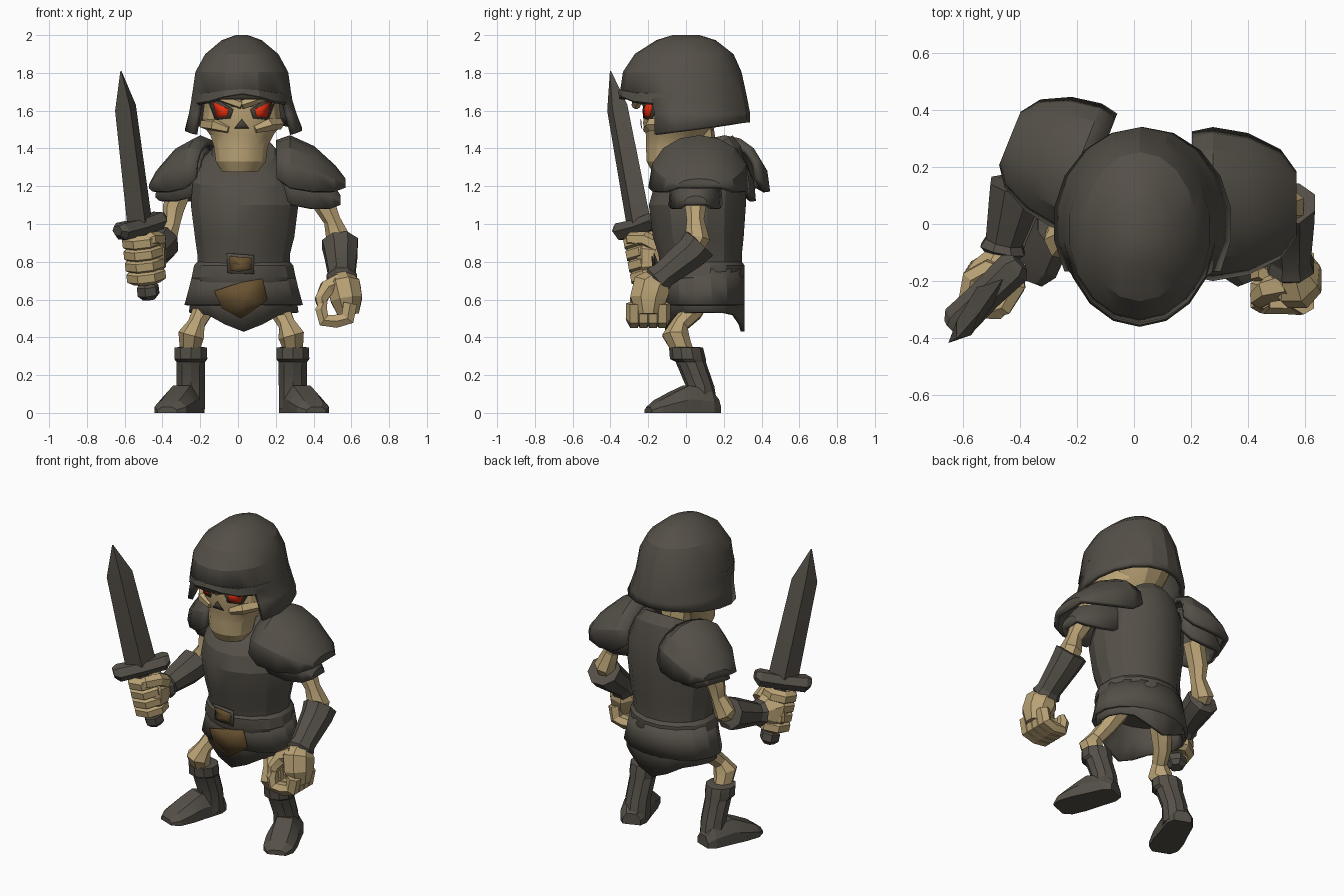
import bpy, bmesh, math
from math import sin, cos, pi, radians
from mathutils import Vector as V
from mathutils.bvhtree import BVHTree

if "Cube" in bpy.data.objects:
    bpy.data.objects.remove(bpy.data.objects["Cube"])

X, Y, Z = V((1, 0, 0)), V((0, 1, 0)), V((0, 0, 1))
MID = 0.02  # symmetry line of head and legs
surfaces = {}


def material(name, r, g, b):
    m = bpy.data.materials.new(name)
    m.use_nodes = True
    m.diffuse_color = (r, g, b, 1)
    m.node_tree.nodes["Principled BSDF"].inputs["Base Color"].default_value = (r, g, b, 1)
    return m


STEEL = material("dark steel", 0.09, 0.08, 0.065)
BONE = material("old bone", 0.49, 0.365, 0.18)
RED = material("glowing red", 1.0, 0.035, 0.005)
LEATHER = material("brown leather", 0.14, 0.083, 0.03)
SHADOW = material("socket dark", 0.06, 0.05, 0.038)


def finish(name, bm, mat, thick=0, angle=22):
    bmesh.ops.recalc_face_normals(bm, faces=bm.faces)
    surfaces[name] = BVHTree.FromBMesh(bm)
    me = bpy.data.meshes.new(name)
    bm.to_mesh(me)
    bm.free()
    me.materials.append(mat)
    ob = bpy.data.objects.new(name, me)
    bpy.context.collection.objects.link(ob)
    if thick:
        mod = ob.modifiers.new("thickness", "SOLIDIFY")
        mod.thickness, mod.offset = thick, 0
    bpy.ops.object.select_all(action="DESELECT")
    bpy.context.view_layer.objects.active = ob
    ob.select_set(True)
    bpy.ops.object.shade_smooth_by_angle(angle=radians(angle))


def skin(rings, closed=True, cap_start=True, cap_end=True):
    """Bridge rings of points into one surface."""
    bm = bmesh.new()
    rows = [[bm.verts.new(p) for p in r] for r in rings]
    n = len(rows[0])
    for r, s in zip(rows, rows[1:]):
        for i in range(n if closed else n - 1):
            j = (i + 1) % n
            bm.faces.new((r[i], r[j], s[j], s[i]))
    if cap_start:
        bm.faces.new(rows[0])
    if cap_end:
        bm.faces.new(rows[-1])
    return bm


def oval(c, a, b, n):
    return [V(c) + a * cos(2 * pi * (i + .5) / n) + b * sin(2 * pi * (i + .5) / n) for i in range(n)]


def stack(rings, n, **caps):
    """Horizontal ovals: x, y, z, x radius, y radius, forward tilt."""
    return skin([oval(r[:3], X * r[3], (Y + Z * (r[5] if len(r) > 5 else 0)) * r[4], n) for r in rings], **caps)


def tube(name, pts, mat, n=7, ref=Y, flat=1.0):
    """Limb through points (x, y, z, radius)."""
    c = [V(p[:3]) for p in pts]
    rings = []
    for i, p in enumerate(pts):
        t = (c[min(i + 1, len(c) - 1)] - c[max(i - 1, 0)]).normalized()
        a = t.cross(ref).normalized()
        rings.append(oval(c[i], a * p[3], t.cross(a) * p[3] * flat, n))
    finish(name, skin(rings), mat)


def drape(name, pts, mat, target, lift, back=-0.1):
    """Thin plate of (x, z) points laid on the front of another part."""
    n = len(pts)
    mid = (sum(p[0] for p in pts) / n, sum(p[1] for p in pts) / n)
    rim = []
    for p, q in zip(pts, pts[1:] + pts[:1]):
        rim += [p, ((p[0] + q[0]) / 2, (p[1] + q[1]) / 2)]
    bm = bmesh.new()

    def put(p):
        hit = surfaces[target].ray_cast(V((p[0], -2, p[1])), Y)[0]
        return bm.verts.new((p[0], (hit.y if hit else back) - lift, p[1]))
    centre, edge = put(mid), [put(p) for p in rim]
    for i, v in enumerate(edge):
        bm.faces.new((centre, v, edge[(i + 1) % len(edge)]))
    finish(name, bm, mat, 0.004)


def mirror(pts, on):
    return [(2 * MID - p[0],) + tuple(p[1:]) for p in pts] if on else pts


# Head: cranium, face with jaw, neck
finish("cranium", stack([(.02, .02, 1.47, .08, .1), (.02, .02, 1.56, .17, .18), (.02, .03, 1.66, .21, .23),
                         (.02, .03, 1.8, .17, .2)], 12), BONE)
finish("face", stack([(.01, -.1, 1.275, .095, .08), (.015, -.09, 1.33, .135, .12), (.015, -.075, 1.41, .145, .14),
                      (.02, -.05, 1.47, .17, .165), (.02, -.04, 1.53, .215, .19), (.02, -.03, 1.62, .205, .2),
                      (.02, -.03, 1.67, .2, .24), (.02, -.03, 1.72, .19, .25)], 16), BONE)
tube("neck", [(.02, .09, 1.28, .09), (.02, .06, 1.5, .09)], BONE)
for side, flip in (("right", False), ("left", True)):
    drape(side + "_socket", mirror([(-.155, 1.645), (-.1, 1.655), (-.025, 1.605), (-.04, 1.56), (-.12, 1.55)], flip),
          SHADOW, "face", .005)
    drape(side + "_eye", mirror([(-.132, 1.647), (-.05, 1.608), (-.058, 1.57), (-.112, 1.565)], flip),
          RED, "face", .011)
    tube(side + "_brow", mirror([(-.17, -.15, 1.68, .022), (-.08, -.25, 1.668, .025), (.02, -.265, 1.63, .025)], flip),
         BONE, 5, Z)
    tube(side + "_cheekbone", mirror([(-.18, -.1, 1.53, .03), (-.12, -.185, 1.525, .035), (-.05, -.21, 1.5, .02)],
                                     flip), BONE, 5, Z)
drape("nose_hole", [(.02, 1.555), (-.02, 1.505), (.06, 1.505)], SHADOW, "face", .013)

# Helmet: dome with the face opening removed, plus a pointed brow band
bm = stack([(.02, 0, 1.985, .03, .07), (.02, 0, 1.96, .1, .15), (.02, -.01, 1.89, .185, .25), (.02, -.02, 1.8, .235, .3),
            (.02, -.015, 1.66, .255, .325), (.025, 0, 1.58, .275, .325), (.03, 0, 1.47, .3, .325)], 18, cap_end=False)
for v in bm.verts:
    if v.co.z < 1.5:
        v.co.z += .13 * (v.co.y + .2)
bmesh.ops.delete(bm, geom=[f for f in bm.faces if f.calc_center_median().z < 1.65
                           and f.calc_center_median().y < -.16], context="FACES")
finish("helmet", bm, STEEL, .03)
band = []
for i in range(9):
    a = pi + pi * (i + .5) / 9
    d = V((cos(a) * .262, sin(a) * .335, 0))
    peak = .05 * max(0, -sin(a)) ** 6
    o = V((.02, -.012, 0))
    band.append([o + d + Z * (1.63 + peak), o + d * 1.04 + Z * (1.64 + peak),
                 o + d * 1.02 + Z * (1.69 + peak * .5), o + d * .96 + Z * 1.7])
finish("helmet_brow_band", skin(band), STEEL)

# Body armour, belt and layered skirt
finish("breastplate", stack([(.03, .08, .76, .25, .22), (.03, .075, .84, .25, .225), (.035, .065, .93, .268, .245),
                             (.035, .06, 1.1, .29, .262), (.03, .075, 1.23, .275, .25, .15),
                             (.03, .085, 1.33, .225, .21, .4), (.03, .085, 1.38, .17, .165, .55)], 16), STEEL)
finish("belt", stack([(.03, .08, .69, .27, .225), (.03, .08, .72, .28, .235), (.03, .08, .78, .268, .235),
                      (.03, .08, .8, .25, .22)], 16), STEEL)
finish("upper_skirt", stack([(.03, .085, .76, .26, .22), (.03, .09, .66, .285, .215), (.03, .09, .57, .31, .215)], 16,
                            cap_start=False, cap_end=False), STEEL, .02)
bm = stack([(.03, .09, .7, .26, .2), (.03, .095, .6, .275, .205), (.03, .1, .53, .285, .2)], 18, cap_end=False)
for v in bm.verts:
    if v.co.z < .55:
        v.co.z -= .1 * abs((v.co.y - .1) / .2) ** 8
finish("lower_skirt", bm, STEEL, .02)
drape("loin_cloth", [(-.125, .645), (.01, .69), (.13, .71), (.155, .6), (.12, .57), (.015, .5), (-.085, .555)],
      LEATHER, "upper_skirt", .022)
drape("buckle_frame", [(-.06, .845), (.085, .835), (.085, .735), (-.055, .74)], STEEL, "belt", .02, -.15)
drape("buckle_face", [(-.045, .83), (.075, .82), (.07, .76), (.01, .748), (-.042, .755)], LEATHER, "belt", .03, -.15)


# Shoulder plates: arches that shrink outwards
def pauldron(name, base, angle, reach, width, drop=0):
    out, across = V((cos(angle), sin(angle), 0)), V((-sin(angle), cos(angle), 0))
    rings = []
    for u, half, top, low in ((-.04, .24, 1.43, 1.24), (.03, .255, 1.455, 1.19), (.15, .235, 1.4, 1.17),
                              (.26, .18, 1.3, 1.17), (.31, .11, 1.235, 1.19)):
        c = V(base) + out * u * reach
        rings.append([c + across * half * width * cos(pi * k / 8)
                      + Z * (low - drop + (top - low) * sin(pi * k / 8) ** .8) for k in range(9)])
    finish(name, skin(rings, closed=False, cap_start=False), STEEL, .03)


pauldron("left_shoulder_plate", (.245, .07, 0), 0, 1, 1)
pauldron("left_lower_plate", (.26, .05, 0), 0, .87, .5, .09)
pauldron("right_shoulder_plate", (-.175, .195, 0), radians(158), .86, .86)
pauldron("right_lower_plate", (-.185, .185, 0), radians(160), .74, .6, .05)

# Arms
tube("left_upper_arm", [(.4, .07, 1.25, .07), (.46, .05, 1.1, .06), (.5, .05, 1.02, .047), (.535, .06, .92, .068),
                        (.54, .03, .86, .06)], BONE)
tube("left_bracer", [(.54, .075, .9, .075), (.54, .07, .895, .102), (.545, .03, .85, .095), (.55, -.12, .73, .075),
                     (.55, -.15, .705, .088), (.55, -.165, .69, .065)], STEEL, 8, X)
tube("right_upper_arm", [(-.29, .2, 1.22, .065), (-.34, .18, 1.08, .06), (-.35, .17, 1.0, .047),
                         (-.39, .16, .91, .068), (-.41, .1, .86, .05)], BONE)
tube("right_bracer", [(-.41, .15, .9, .07), (-.41, .14, .895, .1), (-.42, .08, .875, .095), (-.455, -.06, .83, .07),
                      (-.46, -.09, .825, .085), (-.465, -.11, .82, .06)], STEEL, 8, Z)

# Left hand: half closed, fingers side by side
tube("left_palm", [(.55, -.14, .72, .055), (.56, -.18, .67, .095), (.575, -.2, .6, .09), (.585, -.2, .52, .06)],
     BONE, 8, Y, 1.15)
for i in range(4):
    y = -.275 + i * .05
    tube(f"left_finger_{i + 1}", [(.595, y, .58, .042), (.58, y, .5, .044), (.52, y, .485, .04), (.455, y, .49, .04),
                                  (.44, y, .55, .036), (.455, y, .59, .022)], BONE, 6)
tube("left_thumb", [(.54, -.21, .69, .055), (.47, -.23, .66, .046), (.44, -.26, .6, .038), (.445, -.28, .55, .022)],
     BONE, 6)

# Sword: grip, guard, pommel and diamond-section blade
foot, root, tip = V((-.475, -.18, .64)), V((-.52, -.25, 1.0)), V((-.62, -.4, 1.81))
axis = (tip - root).normalized()
wide = V((.23, .22, .11))
wide = (wide - axis * wide.dot(axis)).normalized()
thin = axis.cross(wide)
finish("sword_blade", skin([[p + wide * w, p + thin * t, p - wide * w, p - thin * t] for p, w, t in (
    (root, .092, .042), (root.lerp(tip, .76), .078, .036), (tip, .004, .004))]), STEEL)
finish("sword_guard", skin([oval(root - axis * .015 + wide * s + axis * up, axis * h, thin * h * 1.2, 6)
                            for s, h, up in ((-.17, .03, .015), (-.14, .052, .005), (0, .048, 0),
                                             (.14, .052, .005), (.17, .03, .015))]), STEEL)
finish("sword_grip", skin([oval(p, wide * .035, thin * .03, 6) for p in (foot, root)]), STEEL)
finish("sword_pommel", skin([oval(foot + axis * s, wide * r, thin * r, 6) for s, r in (
    (-.04, .035), (-.015, .06), (.03, .06), (.055, .035))]), STEEL)

# Right hand: fist around the grip
tube("right_palm", [(-.465, -.1, .82, .06), (-.47, -.15, .82, .1), (-.49, -.2, .82, .115), (-.5, -.24, .82, .09)],
     BONE, 8, Z, 1.15)
for i in range(4):
    c = foot.lerp(root, .24 + .17 * i)
    arc = [c + (wide * cos(a) + thin * sin(a)) * .072 for a in (radians(d) for d in range(0, 360, 50))]
    tube(f"right_finger_{i + 1}", [(*p, .041) for p in arc], BONE, 6, axis)
tube("right_thumb", [(-.42, -.15, .88, .045), (-.42, -.22, .92, .042), (-.46, -.29, .92, .038), (-.51, -.31, .9, .024)],
     BONE, 6, Z)

# Legs and boots
for side, flip in (("right", False), ("left", True)):
    tube(side + "_leg", mirror([(-.14, .08, .64, .07), (-.19, .03, .53, .055), (-.22, -.03, .47, .047),
                                (-.245, -.055, .41, .073), (-.25, -.03, .36, .06), (-.25, .01, .27, .05)], flip), BONE)
    bm = stack(mirror([(-.25, .085, .02, .078, .085), (-.25, .075, .14, .078, .075), (-.25, .025, .27, .08, .08),
                       (-.25, .01, .285, .092, .095), (-.25, 0, .345, .09, .09), (-.25, 0, .35, .06, .065)], flip), 10)
    finish(side + "_boot_shaft", bm, STEEL)
    heel, toe = V((-.235, .165, 0)), V((-.375, -.2, 0))
    ahead = (toe - heel).normalized()
    rings = []
    for t, w, h in ((0, .055, .07), (.12, .08, .12), (.45, .088, .145), (.65, .095, .11), (.88, .09, .065), (1, .055, .03)):
        c, s = heel.lerp(toe, t), ahead.cross(Z) * w
        rings.append([c - s, c - s + Z * h * .5, c - s * .55 + Z * h, c + s * .55 + Z * h, c + s + Z * h * .5, c + s])
    finish(side + "_boot_foot", skin([[V(p) for p in mirror([tuple(q) for q in r], flip)] for r in rings]), STEEL)
